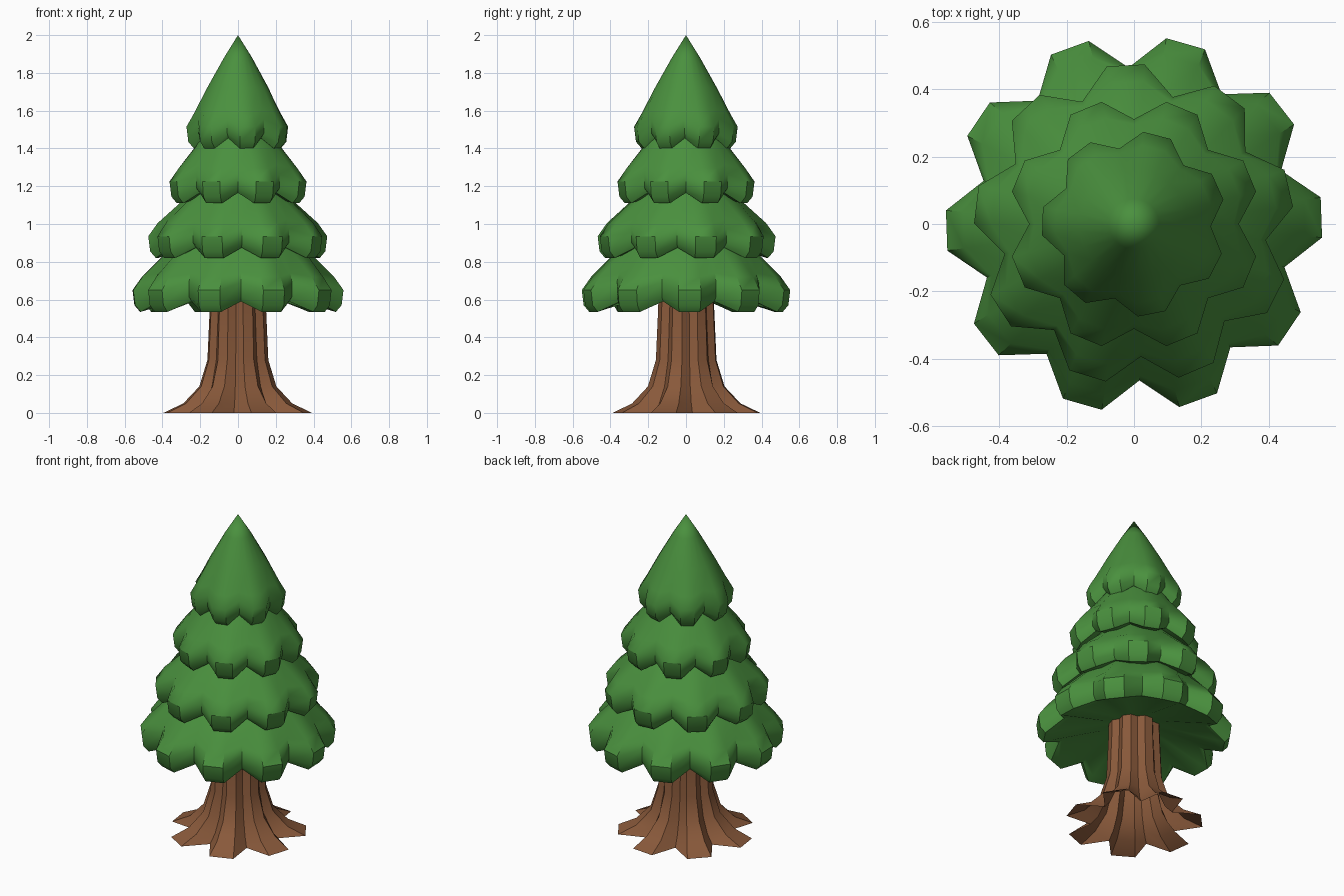
import bpy, bmesh
from math import sin, cos, radians, pi

if "Cube" in bpy.data.objects:
    bpy.data.objects.remove(bpy.data.objects["Cube"])


def material(name, rgb):
    m = bpy.data.materials.new(name)
    m.diffuse_color = (*rgb, 1)
    m.use_nodes = True
    m.node_tree.nodes["Principled BSDF"].inputs["Base Color"].default_value = m.diffuse_color
    return m


GREEN = material("needles", (0.068, 0.28, 0.048))
BROWN = material("bark", (0.25, 0.10, 0.043))


def lobed(name, lobes, phase, width, rings, mat, bottom=None, top=None, angle=38):
    """Loft of rings (tip radius, tip z, valley radius, valley z) with flat-ended lobes."""
    bm = bmesh.new()
    step = 2 * pi / lobes
    loops = []
    for rt, zt, rv, zv in rings:
        loop = []
        for i in range(lobes):
            a = radians(phase) + i * step
            for da, r, z in ((-step / 2, rv, zv), (-width * step, rt, zt), (width * step, rt, zt)):
                loop.append(bm.verts.new((r * cos(a + da), r * sin(a + da), z)))
        loops.append(loop)
    count = 3 * lobes
    for lo, hi in zip(loops, loops[1:]):
        for j in range(count):
            k = (j + 1) % count
            bm.faces.new((lo[j], lo[k], hi[k], hi[j]))
    for z, loop in ((bottom, loops[0]), (top, loops[-1])):
        if z is not None:
            pole = bm.verts.new((0, 0, z))
            for j in range(count):
                bm.faces.new((loop[j], loop[(j + 1) % count], pole))
    bmesh.ops.recalc_face_normals(bm, faces=bm.faces)
    mesh = bpy.data.meshes.new(name)
    bm.to_mesh(mesh)
    bm.free()
    mesh.materials.append(mat)
    ob = bpy.data.objects.new(name, mesh)
    bpy.context.collection.objects.link(ob)
    bpy.ops.object.select_all(action='DESELECT')
    bpy.context.view_layer.objects.active = ob
    ob.select_set(True)
    bpy.ops.object.shade_smooth_by_angle(angle=radians(angle))
    return ob


# Trunk with flared roots, open underneath
lobed("trunk", 7, -69.3, 0.2, [
    (0.395, 0.0, 0.25, 0.0),
    (0.29, 0.05, 0.205, 0.05),
    (0.205, 0.14, 0.165, 0.14),
    (0.162, 0.28, 0.138, 0.28),
    (0.15, 0.55, 0.125, 0.55),
    (0.145, 0.75, 0.12, 0.75)], BROWN, angle=30)

# Foliage tiers: lobes, phase, tip radius, bottom z, upper ring (r, z), peak ring (r, z), apex z
tiers = [
    (10, 2.0, 0.56, 0.535, (0.37, 0.86), (0.16, 1.08), 1.15),
    (9, 13.0, 0.475, 0.82, (0.275, 1.14), (0.13, 1.32), 1.40),
    (8, 22.5, 0.375, 1.11, (0.23, 1.41), (0.10, 1.63), 1.70),
    (7, 24.0, 0.275, 1.40, (0.165, 1.72), (0.075, 1.88), 2.00),
]
for i, (n, phase, r, z, upper, peak, apex) in enumerate(tiers):
    v = 0.83 * r
    shoulder = 0.05 if i < 3 else 0.04
    lobed(f"foliage_tier_{i + 1}", n, phase, 0.17, [
        (0.3 * r, z + 0.10, 0.3 * r, z + 0.10),
        (r - 0.09, z + 0.015, v - 0.06, z + 0.065),
        (r - 0.04, z, v - 0.025, z + 0.055),
        (r - 0.01, z + 0.035, v, z + 0.08),
        (r, z + 0.115, v, z + 0.155),
        (r - shoulder, z + 0.185, v - 0.015, z + 0.205),
        (upper[0], upper[1], upper[0] * 0.98, upper[1]),
        (*peak, *peak)], GREEN, bottom=z + 0.11, top=apex)
